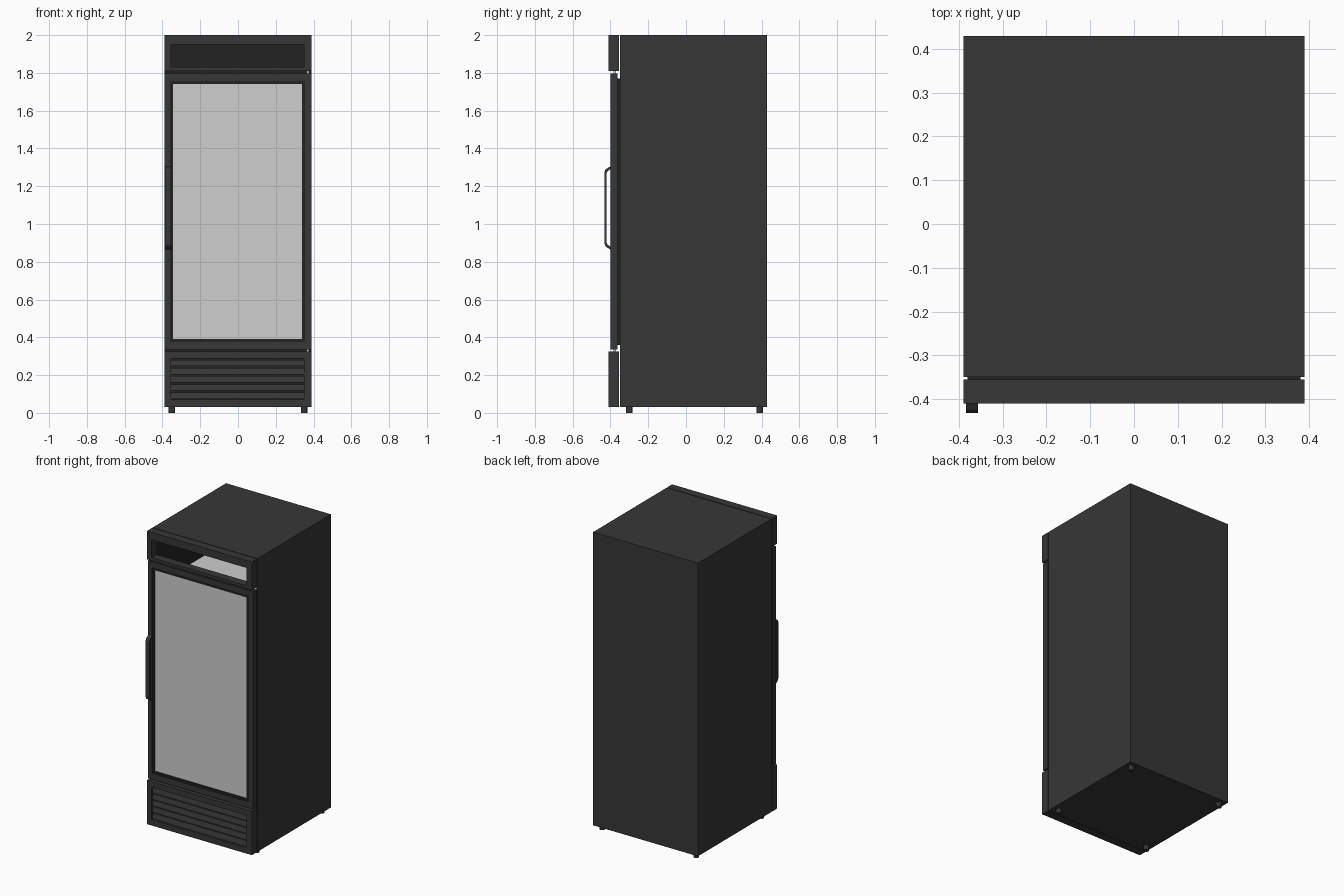
import bpy, bmesh
from mathutils import Vector

cube = bpy.data.objects.get("Cube")
if cube:
    bpy.data.objects.remove(cube, do_unlink=True)


def material(name, rgb):
    m = bpy.data.materials.new(name)
    m.use_nodes = True
    col = (*rgb, 1)
    m.diffuse_color = col
    m.node_tree.nodes["Principled BSDF"].inputs["Base Color"].default_value = col
    return m


charcoal = material("charcoal", (0.038, 0.038, 0.038))
black = material("black", (0.016, 0.016, 0.016))
pale = material("pale_grey", (0.62, 0.62, 0.62))


def finish(name, bm, *mats):
    bmesh.ops.recalc_face_normals(bm, faces=bm.faces)
    me = bpy.data.meshes.new(name)
    bm.to_mesh(me)
    bm.free()
    for m in mats:
        me.materials.append(m)
    ob = bpy.data.objects.new(name, me)
    bpy.context.collection.objects.link(ob)
    return ob


def add_box(bm, lo, hi):
    verts = bmesh.ops.create_cube(bm, size=1)["verts"]
    for v in verts:
        v.co = Vector([l + (c + 0.5) * (h - l) for l, h, c in zip(lo, hi, v.co)])


def box(name, lo, hi, mat, bevel=0):
    bm = bmesh.new()
    add_box(bm, lo, hi)
    ob = finish(name, bm, mat)
    if bevel:
        mod = ob.modifiers.new("bevel", "BEVEL")
        mod.width = bevel
        mod.segments = 2
    return ob


def frame(name, outer, inner, y0, y1, mat):
    """Rectangular ring; outer and inner are (x0, x1, z0, z1)."""
    bm = bmesh.new()
    loops = []
    for (x0, x1, z0, z1), y in ((outer, y0), (inner, y0), (inner, y1), (outer, y1)):
        loops.append([bm.verts.new((x, y, z)) for x, z in
                      ((x0, z0), (x1, z0), (x1, z1), (x0, z1))])
    for i, a in enumerate(loops):
        b = loops[(i + 1) % 4]
        for k in range(4):
            n = (k + 1) % 4
            bm.faces.new((a[k], a[n], b[n], b[k]))
    return finish(name, bm, mat)


W = 0.39

# Cabinet: open-fronted shell, black inside
bm = bmesh.new()
add_box(bm, (-W, -0.35, 0.03), (W, 0.43, 2.0))
bm.normal_update()
front = [f for f in bm.faces if f.normal.y < -0.9]
bmesh.ops.delete(bm, geom=front, context="FACES")
cabinet = finish("cabinet", bm, charcoal, black)
# the shell normals are kept outward so the thickness grows inward
for_center = cabinet.data.polygons[0]
if for_center.normal.dot(for_center.center - Vector((0, 0.04, 1))) < 0:
    cabinet.data.flip_normals()
solid = cabinet.modifiers.new("walls", "SOLIDIFY")
solid.thickness = 0.012
solid.offset = -1
solid.material_offset = 1

# Inner liner
box("inner_liner", (-0.37, -0.33, 0.38), (0.37, 0.40, 1.62), pale)

# Header sign frame, open to the cabinet top
frame("header_frame", (-W, W, 1.81, 2.0), (-0.355, 0.35, 1.83, 1.95),
      -0.41, -0.355, charcoal)

# Door with stepped window trim, pane and gasket
window = (-0.345, 0.34, 0.39, 1.742)
trim = (-0.36, 0.355, 0.375, 1.757)
frame("door_frame", (-W, W, 0.335, 1.797), trim, -0.40, -0.362, charcoal)
frame("window_trim", trim, window, -0.393, -0.365, black)
box("window_pane", (window[0], -0.388, window[2]), (window[1], -0.37, window[3]), pale)
frame("door_gasket", (-0.38, 0.38, 0.36, 1.77), window, -0.362, -0.348, black)

# Hinge pins
for label, z in (("lower", 0.323), ("upper", 1.795)):
    box(label + "_hinge", (0.362, -0.385, z), (0.376, -0.37, z + 0.018), pale)

# Lower grille panel with slanted louvres
grille = (-0.355, 0.35, 0.07, 0.287)
frame("grille_panel", (-W, W, 0.03, 0.325), grille, -0.41, -0.355, charcoal)
box("grille_back", (-0.365, -0.375, 0.06), (0.36, -0.362, 0.297), black)
count = 5
pitch = (grille[3] - grille[2]) / count
bm = bmesh.new()
for i in range(count):
    z = grille[2] + i * pitch
    ends = []
    for x in grille[:2]:
        ends.append([bm.verts.new((x, y, zz)) for y, zz in
                     ((-0.404, z + 0.004), (-0.394, z + pitch - 0.006),
                      (-0.375, z + pitch - 0.006), (-0.375, z + 0.004))])
    a, b = ends
    bm.faces.new(a)
    bm.faces.new(b)
    for k in range(4):
        n = (k + 1) % 4
        bm.faces.new((a[k], a[n], b[n], b[k]))
finish("grille_louvres", bm, charcoal)

# Door handle: bowed bar swept from a side profile
outer = [(-0.40, 0.865), (-0.425, 0.88), (-0.432, 0.895),
         (-0.432, 1.275), (-0.425, 1.29), (-0.40, 1.305)]
inner = [(-0.40, 0.88), (-0.415, 0.89), (-0.42, 0.90),
         (-0.42, 1.27), (-0.415, 1.28), (-0.40, 1.29)]
bm = bmesh.new()
rows = [[bm.verts.new((x, y, z)) for y, z in path]
        for path, x in ((outer, -0.384), (outer, -0.356), (inner, -0.356), (inner, -0.384))]
for i, a in enumerate(rows):
    b = rows[(i + 1) % 4]
    for k in range(len(a) - 1):
        bm.faces.new((a[k], a[k + 1], b[k + 1], b[k]))
for k in (0, -1):
    bm.faces.new([r[k] for r in rows])
finish("door_handle", bm, charcoal)

# Feet
for side, x in (("right", -0.35), ("left", 0.35)):
    for end, y in (("front", -0.30), ("back", 0.39)):
        bm = bmesh.new()
        bmesh.ops.create_cone(bm, cap_ends=True, segments=16,
                              radius1=0.017, radius2=0.017, depth=0.034)
        bmesh.ops.translate(bm, verts=bm.verts, vec=(x, y, 0.017))
        foot = finish(f"{end}_{side}_foot", bm, charcoal)
        for p in foot.data.polygons:
            p.use_smooth = abs(p.normal.z) < 0.5
